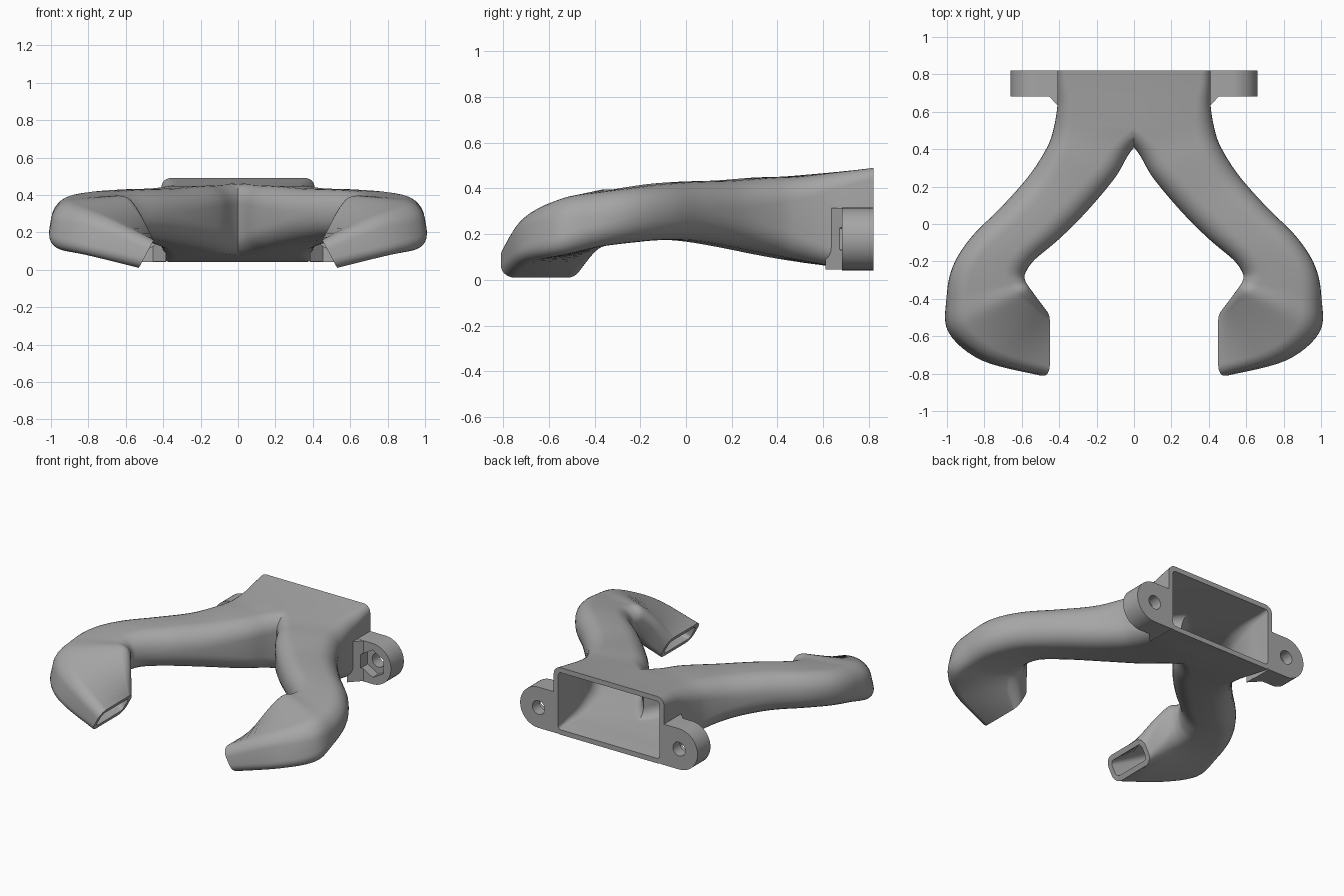
import bpy, bmesh
from math import sin, cos, pi, radians
from mathutils import Vector

if "Cube" in bpy.data.objects:
    bpy.data.objects.remove(bpy.data.objects["Cube"])

grey = bpy.data.materials.new("plain grey")
grey.use_nodes = True
COLOUR = (0.38, 0.38, 0.38, 1)
grey.diffuse_color = COLOUR
grey.node_tree.nodes["Principled BSDF"].inputs["Base Color"].default_value = COLOUR

# Duct stations: inner x, y | outer x, y | inner z, outer z | height, lean | corner radius
STATIONS = [
    (-.41, .82, .41, .82, .265, .265, .45, 0, .05),
    (-.35, .73, .41, .74, .265, .265, .43, 0, .06),
    (-.20, .60, .41, .63, .265, .265, .405, 0, .08),
    (0, .41, .43, .51, .27, .27, .365, 0, .10),
    (.10, .25, .465, .41, .28, .28, .335, 0, .11),
    (.25, .07, .56, .26, .29, .29, .29, 0, .12),
    (.40, -.08, .71, .09, .30, .30, .26, 0, .12),
    (.53, -.19, .87, -.07, .30, .295, .245, 0, .115),
    (.58, -.26, .97, -.23, .29, .28, .24, 0, .11),
    (.585, -.30, 1.0, -.40, .28, .26, .24, -.03, .10),
    (.57, -.34, .98, -.58, .27, .225, .25, -.06, .09),
    (.54, -.40, .79, -.73, .19, .18, .21, -.10, .07),
    (.49, -.46, .49, -.81, .085, .085, .15, -.08, .06),
]


def make_object(name, bm):
    bmesh.ops.recalc_face_normals(bm, faces=bm.faces[:])
    mesh = bpy.data.meshes.new(name)
    bm.to_mesh(mesh)
    bm.free()
    mesh.materials.append(grey)
    obj = bpy.data.objects.new(name, mesh)
    bpy.context.collection.objects.link(obj)
    return obj


def activate(obj):
    bpy.ops.object.select_all(action='DESELECT')
    obj.select_set(True)
    bpy.context.view_layer.objects.active = obj


def boolean(obj, other, operation='DIFFERENCE'):
    activate(obj)
    mod = obj.modifiers.new("cut", 'BOOLEAN')
    mod.object, mod.operation, mod.solver = other, operation, 'EXACT'
    bpy.ops.object.modifier_apply(modifier=mod.name)
    bpy.data.objects.remove(other)


def mirror_and_smooth(obj):
    activate(obj)
    mod = obj.modifiers.new("mirror", 'MIRROR')
    mod.merge_threshold = 0.0005
    bpy.ops.object.modifier_apply(modifier=mod.name)
    bpy.ops.object.shade_smooth_by_angle(angle=radians(35))


def section(station, wall):
    """Rounded rectangle across the duct, shrunk by the wall thickness."""
    ix, iy, ox, oy, iz, oz, height, lean, radius = station
    inner, outer = Vector((ix, iy, iz)), Vector((ox, oy, oz))
    across, up = outer - inner, Vector((lean, 0, height))
    half_w, half_h = across.length / 2 - wall, up.length / 2 - wall
    across.normalize()
    up.normalize()
    r = min(max(radius - wall, 0.02), half_h * 0.95)
    points = []
    for corner, (sx, sy) in enumerate([(1, 1), (-1, 1), (-1, -1), (1, -1)]):
        for step in range(8):
            a = (corner + step / 7) * pi / 2
            points.append((inner + outer) / 2
                          + across * (sx * (half_w - r) + r * cos(a))
                          + up * (sy * (half_h - r) + r * sin(a)))
    return points


def spline(a, b, c, d, t):
    return (b * 2 + (c - a) * t + (a * 2 - b * 5 + c * 4 - d) * t * t
            + (b * 3 - a - c * 3 + d) * t ** 3) / 2


def loft(name, wall=0.0, extend=0.0):
    """Smooth closed tube through all stations, optionally run past both ends."""
    rings = [section(s, wall) for s in STATIONS]
    keys = [rings[0]] + rings + [rings[-1]]
    path = []
    for k in range(len(rings) - 1):
        for step in range(6):
            path.append([spline(*p, step / 6) for p in zip(*keys[k:k + 4])])
    path.append(rings[-1])
    if extend:
        path.insert(0, [p + Vector((0, extend, 0)) for p in rings[0]])
        path.append([p + Vector((-.88, 0, -.47)) * extend for p in rings[-1]])
    bm = bmesh.new()
    loops = [[bm.verts.new(p) for p in ring] for ring in path]
    for a, b in zip(loops, loops[1:]):
        for i in range(len(a)):
            j = (i + 1) % len(a)
            bm.faces.new((a[i], a[j], b[j], b[i]))
    bm.faces.new(loops[0])
    bm.faces.new(loops[-1])
    return make_object(name, bm)


def prism(name, outline, direction):
    """Extrude a flat outline along a direction."""
    bm = bmesh.new()
    face = bm.faces.new([bm.verts.new(p) for p in outline])
    new = bmesh.ops.extrude_face_region(bm, geom=[face])["geom"]
    moved = [v for v in new if isinstance(v, bmesh.types.BMVert)]
    bmesh.ops.translate(bm, verts=moved, vec=direction)
    return make_object(name, bm)


def arc(cx, cz, y, r, start, end, count):
    angles = [start + (end - start) * i / (count - 1) for i in range(count)]
    return [(cx + r * cos(a), y, cz + r * sin(a)) for a in angles]


# Hollow forked duct: one arm, cut on the centre plane and mirrored
duct = loft("forked_duct")
boolean(duct, loft("duct_bore", wall=0.033, extend=0.05))
bm = bmesh.new()
bm.from_mesh(duct.data)
bmesh.ops.bisect_plane(bm, geom=bm.verts[:] + bm.edges[:] + bm.faces[:], dist=1e-5,
                       plane_co=(0, 0, 0), plane_no=(1, 0, 0), clear_inner=True)
bm.to_mesh(duct.data)
bm.free()
mirror_and_smooth(duct)

# Mounting ears with gusset, bolt hole and hexagonal nut pocket
EAR_X, EAR_Z, EAR_R = .523, .179, .137
outline = [(.385, .82, EAR_Z - EAR_R)]
outline += arc(EAR_X, EAR_Z, .82, EAR_R, -pi / 2, pi / 2, 25)
outline += [(.385, .82, EAR_Z + EAR_R)]
ears = prism("mounting_ears", outline, (0, -.137, 0))
gusset = prism("gusset", [(.385, .70, .045), (.385, .61, .045), (.455, .683, .045),
                          (.455, .70, .045)], (0, 0, .27))
boolean(ears, gusset, 'UNION')
boolean(ears, prism("bolt_hole", arc(EAR_X, EAR_Z, .9, .046, 0, pi * 62 / 32, 32),
                    (0, -.4, 0)))
boolean(ears, prism("nut_pocket", arc(EAR_X, EAR_Z, .745, .092, pi / 6, pi * 11 / 6, 6),
                    (0, -.2, 0)))
mirror_and_smooth(ears)
